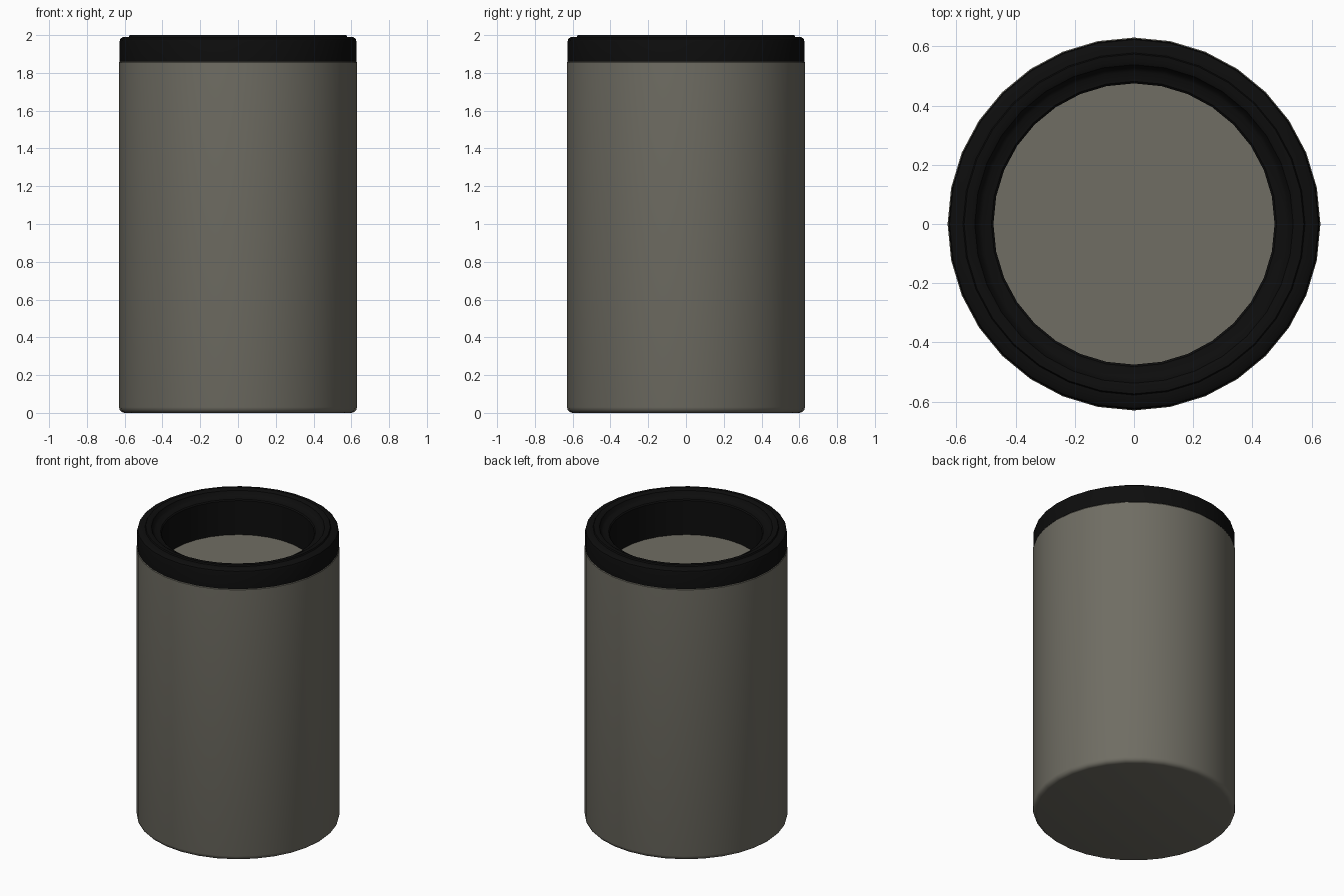
import bpy, bmesh, math

if "Cube" in bpy.data.objects:
    bpy.data.objects.remove(bpy.data.objects["Cube"])

SIDES = 32


def material(name, color):
    m = bpy.data.materials.new(name)
    m.diffuse_color = (*color, 1)
    m.use_nodes = True
    m.node_tree.nodes["Principled BSDF"].inputs["Base Color"].default_value = m.diffuse_color
    return m


def lathe(name, profile, mat, closed):
    """Revolve (radius, z) points around z; radius 0 ends become flat caps."""
    bm = bmesh.new()
    rings = [[bm.verts.new((r * math.cos(2 * math.pi * i / SIDES),
                            r * math.sin(2 * math.pi * i / SIDES), z))
              for i in range(SIDES)] for r, z in profile]
    pairs = list(zip(rings, rings[1:]))
    if closed:
        pairs.append((rings[-1], rings[0]))
    else:
        bm.faces.new(rings[0])
        bm.faces.new(rings[-1])
    for a, b in pairs:
        for i in range(SIDES):
            j = (i + 1) % SIDES
            bm.faces.new((a[i], a[j], b[j], b[i]))
    bmesh.ops.recalc_face_normals(bm, faces=bm.faces)
    mesh = bpy.data.meshes.new(name)
    bm.to_mesh(mesh)
    bm.free()
    obj = bpy.data.objects.new(name, mesh)
    bpy.context.collection.objects.link(obj)
    mesh.materials.append(mat)
    bpy.ops.object.select_all(action='DESELECT')
    obj.select_set(True)
    bpy.context.view_layer.objects.active = obj
    bpy.ops.object.shade_smooth_by_angle(angle=math.radians(35))
    return obj


# Can body with softened base edge and a recessed top disc
lathe("can_body", [(.6, 0), (.615, .004), (.626, .015), (.63, .03),
                   (.63, 1.855), (.626, 1.86), (.6, 1.86), (.6, 1.72)],
      material("warm_grey", (.16, .153, .125)), False)

# Rim: rounded shoulder, raised lip, inner step and deep inner wall
lathe("rim_ring", [(.627, 1.86), (.627, 1.965), (.623, 1.98), (.61, 1.989),
                   (.578, 1.991), (.574, 2.0), (.55, 2.0), (.538, 1.994),
                   (.527, 1.97), (.515, 1.962), (.482, 1.96), (.475, 1.953),
                   (.475, 1.715), (.595, 1.715), (.595, 1.86)],
      material("black", (.004, .004, .004)), True)
